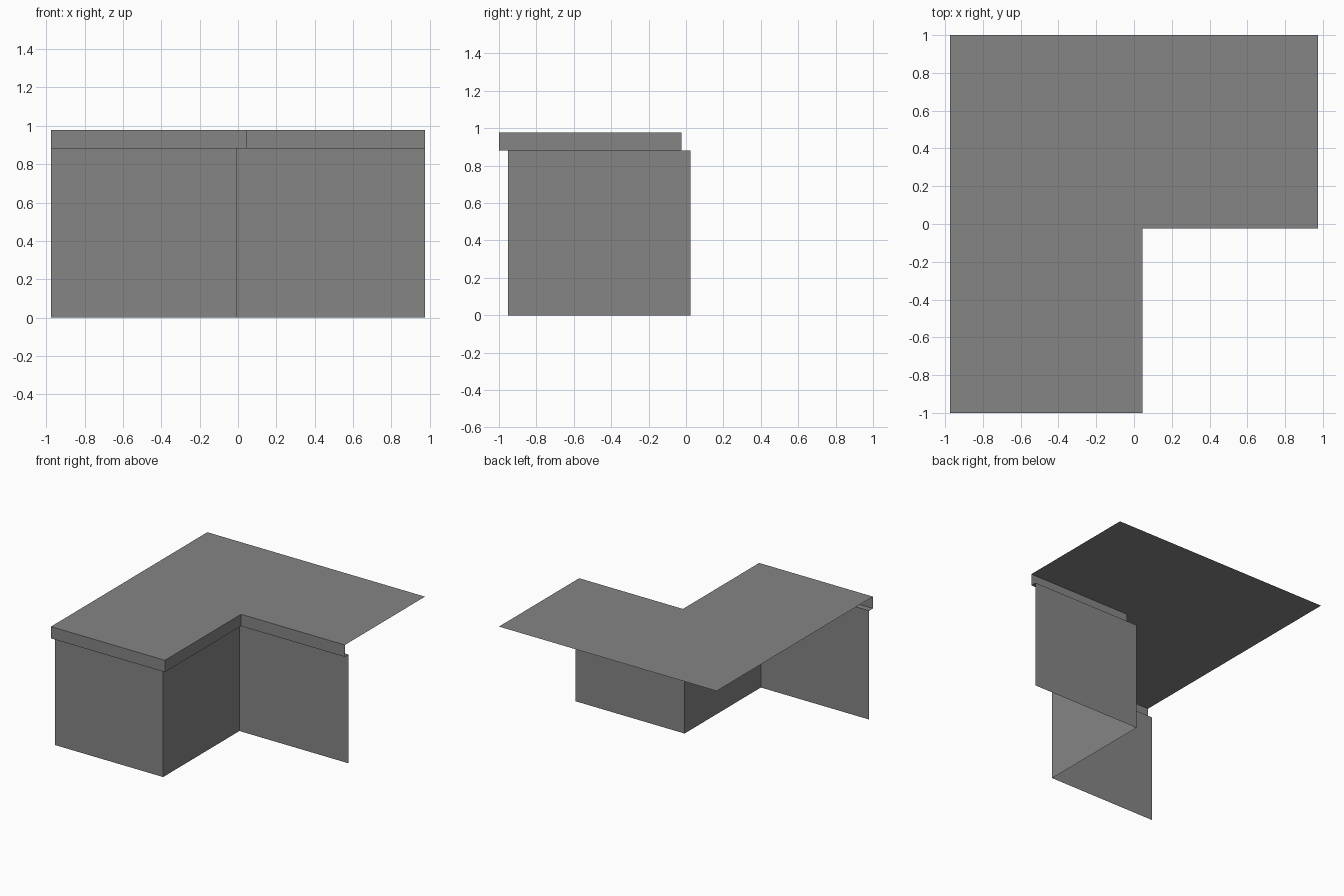
import bpy
import bmesh

cube = bpy.data.objects.get("Cube")
if cube:
    bpy.data.objects.remove(cube, do_unlink=True)

# One plain grey for the whole model
grey = bpy.data.materials.new("grey")
grey.use_nodes = True
colour = (0.235, 0.235, 0.235, 1)
grey.diffuse_color = colour
grey.node_tree.nodes["Principled BSDF"].inputs["Base Color"].default_value = colour

SIDE = 0.975                # half width
WALL_TOP, TOP = 0.881, 0.977


def sheet(name, polygons):
    """Build one open sheet object from a list of corner loops."""
    bm = bmesh.new()
    for loop in polygons:
        bm.faces.new([bm.verts.new(p) for p in loop])
    bmesh.ops.remove_doubles(bm, verts=bm.verts[:], dist=0.0001)
    mesh = bpy.data.meshes.new(name)
    bm.to_mesh(mesh)
    bm.free()
    mesh.materials.append(grey)
    bpy.context.collection.objects.link(bpy.data.objects.new(name, mesh))


def step_path(front, x, inner):
    """Stepped plan line: front run, return, then inner run."""
    return [(-SIDE, front), (x, front), (x, inner), (SIDE, inner)]


def upright(path, z0, z1):
    return [[(*a, z0), (*b, z0), (*b, z1), (*a, z1)]
            for a, b in zip(path, path[1:])]


wall_line = step_path(-0.952, -0.004, 0.024)
edge_line = step_path(-1, 0.045, -0.025)

# Stepped base walls, open at the back
sheet("base_walls", upright(wall_line, 0, WALL_TOP))

# Overhanging edge band
sheet("counter_edge", upright(edge_line, WALL_TOP, TOP))

# Narrow underside joining the walls to the edge band
sheet("overhang_underside", [
    [(*p, WALL_TOP) for p in (a, c, d, b)]
    for a, b, c, d in zip(edge_line, edge_line[1:], wall_line, wall_line[1:])])

# L-shaped top
sheet("counter_top", [[(*p, TOP) for p in edge_line + [(SIDE, 1), (-SIDE, 1)]]])
